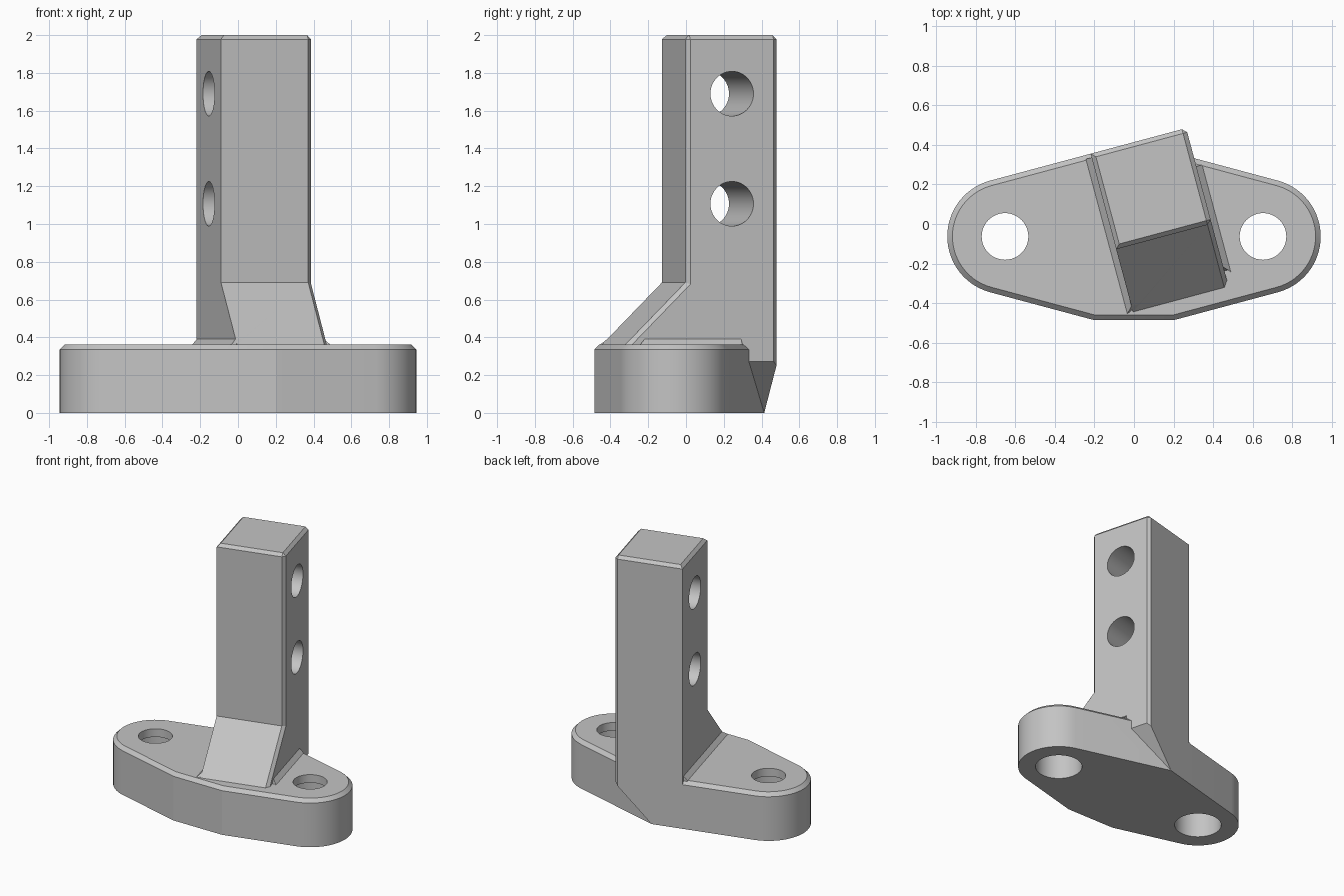
import bpy, bmesh
from math import sin, cos, tan, radians, pi
from mathutils import Matrix, Vector

cube = bpy.data.objects.get("Cube")
if cube:
    bpy.data.objects.remove(cube, do_unlink=True)

TILT = radians(15)                       # the post is turned about z
TURN = Matrix.Rotation(TILT, 4, 'Z')
U0, U1, V0, V1 = -0.12, 0.38, -0.10, 0.40  # post sides in its own frame
DECK = 0.362                             # top of the foot plate
EYE_X, EYE_R = 0.652, 0.292              # rounded ends of the foot plate
EYE_Y = (V1 - EYE_R - EYE_X * sin(TILT)) / cos(TILT)
FRONT = -0.485

grey = bpy.data.materials.new("plain_grey")
grey.use_nodes = True
grey.diffuse_color = (0.55, 0.55, 0.55, 1)
grey.node_tree.nodes["Principled BSDF"].inputs["Base Color"].default_value = (0.55, 0.55, 0.55, 1)


def finish(name, bm, matrix=None):
    bmesh.ops.recalc_face_normals(bm, faces=bm.faces[:])
    if matrix:
        bm.transform(matrix)
    mesh = bpy.data.meshes.new(name)
    bm.to_mesh(mesh)
    bm.free()
    mesh.materials.append(grey)
    obj = bpy.data.objects.new(name, mesh)
    bpy.context.collection.objects.link(obj)
    return obj


def prism(points, direction):
    bm = bmesh.new()
    face = bm.faces.new([bm.verts.new(p) for p in points])
    ext = bmesh.ops.extrude_face_region(bm, geom=[face], use_keep_orig=True)
    moved = [g for g in ext["geom"] if isinstance(g, bmesh.types.BMVert)]
    bmesh.ops.translate(bm, verts=moved, vec=direction)
    bmesh.ops.recalc_face_normals(bm, faces=bm.faces[:])
    return bm


def combine(target, other, operation):
    mod = target.modifiers.new("join", 'BOOLEAN')
    mod.operation, mod.solver, mod.object = operation, 'EXACT', other
    bpy.context.view_layer.objects.active = target
    bpy.ops.object.modifier_apply(modifier=mod.name)
    bpy.data.objects.remove(other, do_unlink=True)


def drill(target, radius, length, matrix):
    bm = bmesh.new()
    bmesh.ops.create_cone(bm, cap_ends=True, segments=48, radius1=radius,
                          radius2=radius, depth=length)
    combine(target, finish("drill", bm, matrix), 'DIFFERENCE')


# Foot plate: two rounded ends, tapered sides, flat front and pointed back
arc = [-pi / 2 + TILT + (pi - 2 * TILT) * i / 28 for i in range(29)]
right = [(EYE_X + EYE_R * cos(a), EYE_Y + EYE_R * sin(a)) for a in arc]
front_x = right[0][0] - (right[0][1] - FRONT) / tan(TILT)
right.insert(0, (front_x, FRONT))
outline = right + [(0, V1 / cos(TILT))] + [(-x, y) for x, y in reversed(right)]
bm = prism([(x, y, 0) for x, y in outline], (0, 0, DECK))
rim = [e for e in bm.edges if all(v.co.z > DECK - 0.001 for v in e.verts)]
bmesh.ops.bevel(bm, geom=rim, offset=0.026, segments=1, affect='EDGES')
bracket = finish("angled_bracket", bm)

# Post with a sloping gusset in front, chamfered on its top and outer edges
slope = V0 - 0.69
profile = [(V1, 0), (V1, 2), (V0, 2), (V0, 0.69), (slope + DECK, DECK), (slope + DECK, 0)]
bm = prism([(U0, v, z) for v, z in profile], (U1 - U0, 0, 0))


def chamfered(edge):
    a, b = (v.co for v in edge.verts)
    top = min(a.z, b.z) > 1.99
    outer = min(a.x, b.x) > U1 - 0.001 and max(a.z, b.z) > 0.01
    return top or outer


bmesh.ops.bevel(bm, geom=[e for e in bm.edges if chamfered(e)], offset=0.022,
                segments=1, affect='EDGES')

# Underside of the overhanging corner slopes at 45 degrees
bmesh.ops.bisect_plane(bm, geom=bm.verts[:] + bm.edges[:] + bm.faces[:],
                       plane_co=(V1 * tan(TILT), 0, 0), plane_no=(1, 0, -1),
                       clear_outer=True)
bmesh.ops.holes_fill(bm, edges=[e for e in bm.edges if e.is_boundary], sides=0)
combine(bracket, finish("post", bm, TURN), 'UNION')

# Narrow sloping fillets where the post sides meet the plate
for side, wall, front, back in ((-1, U0, -0.43, 0.38), (1, U1, -0.36, 0.2)):
    section = [(wall - side * 0.04, DECK - 0.02), (wall + side * 0.03, DECK - 0.02),
               (wall + side * 0.03, DECK), (wall, DECK + 0.03),
               (wall - side * 0.04, DECK + 0.03)]
    bm = prism([(u, front, z) for u, z in section], (0, back - front, 0))
    for v in bm.verts:                   # slanted front end follows the gusset
        if v.co.z > DECK + 0.01 and v.co.y < 0:
            v.co.y += 0.032
    combine(bracket, finish("fillet", bm, TURN), 'UNION')

# Cross holes through the post
for z in (1.69, 1.107):
    place = TURN @ Matrix.Translation(((U0 + U1) / 2, 0.15, z)) @ Matrix.Rotation(pi / 2, 4, 'Y')
    drill(bracket, 0.118, 1, place)

# Mounting holes, widened from below
for side in (-1, 1):
    place = Vector((side * EYE_X, EYE_Y, 0))
    drill(bracket, 0.118, 1, Matrix.Translation(place))
    drill(bracket, 0.167, 0.6, Matrix.Translation(place))

bpy.ops.object.select_all(action='DESELECT')
bracket.select_set(True)
bpy.context.view_layer.objects.active = bracket
bpy.ops.object.shade_smooth_by_angle(angle=radians(12))
